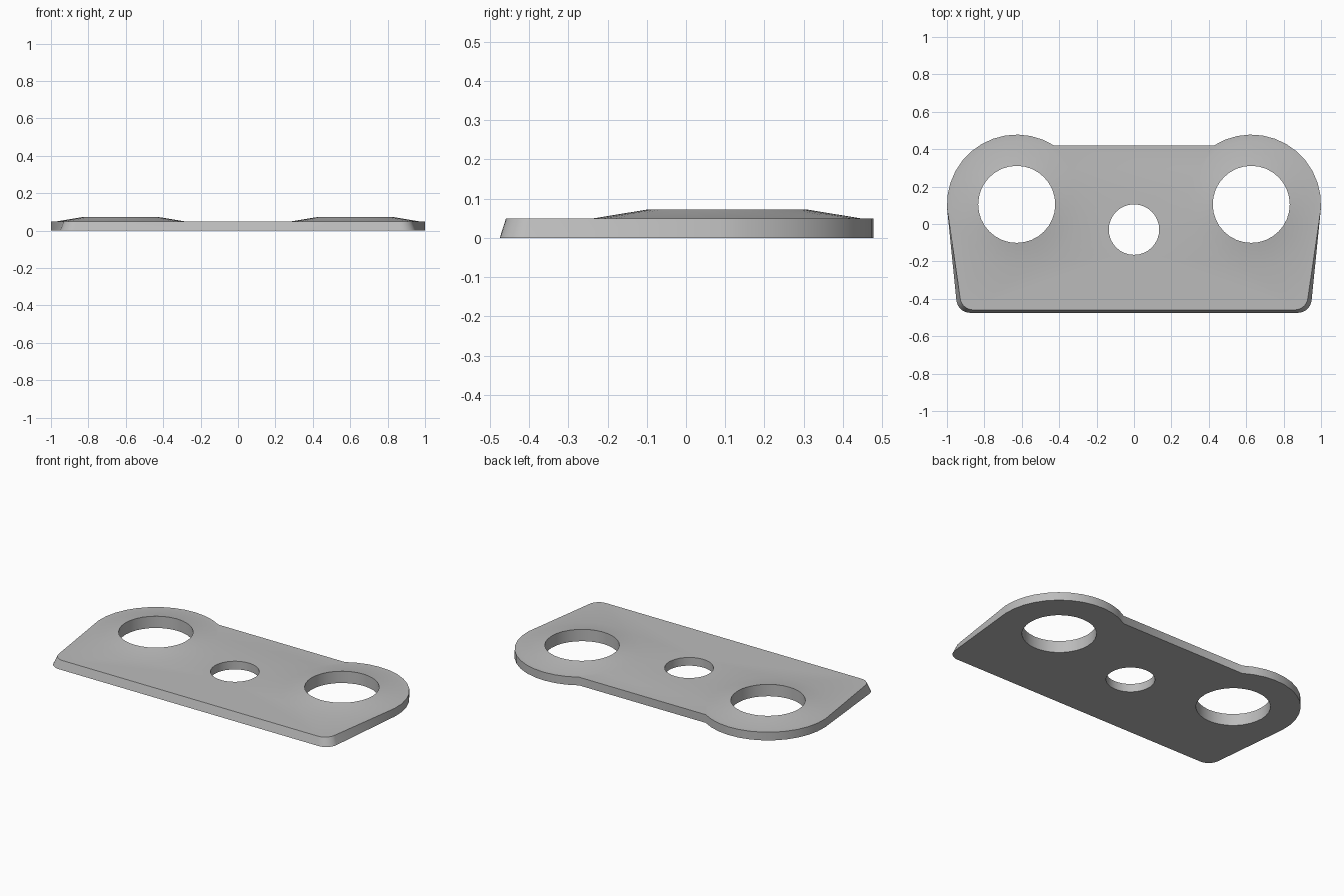
import bpy, bmesh
from math import sin, cos, radians, pi

cube = bpy.data.objects.get("Cube")
if cube:
    bpy.data.objects.remove(cube)

LUG_X, LUG_Y, LUG_R = 0.627, 0.105, 0.373
HOLE_R, BOSS_R, MID_R = 0.206, 0.34, 0.135
PLATE_Z, BOSS_Z = 0.05, 0.072

bm = bmesh.new()


def arc(cx, cy, r, start, end, steps):
    angles = [radians(start + (end - start) * i / steps) for i in range(steps + 1)]
    return [(cx + r * cos(a), cy + r * sin(a)) for a in angles]


def ring(points, z):
    return [bm.verts.new((x, y, z)) for x, y in points]


def circle(cx, cy, r, z):
    return ring(arc(cx, cy, r, 0, 360, 32)[:-1], z)


def bridge(a, b):
    n = len(a)
    for i in range(n):
        j = (i + 1) % n
        bm.faces.new((a[i], a[j], b[j], b[i]))


def fill(*loops):
    edges = []
    for loop in loops:
        for i, v in enumerate(loop):
            w = loop[(i + 1) % len(loop)]
            edges.append(bm.edges.get((v, w)) or bm.edges.new((v, w)))
    bmesh.ops.triangle_fill(bm, use_beauty=True, edges=edges)


def outline(corner_x, corner_y, corner_r):
    """Half profile with rounded front corner and back lug, mirrored in x."""
    half = arc(corner_x - corner_r, corner_y + corner_r, corner_r, -90, -6, 7)
    half += arc(LUG_X, LUG_Y, LUG_R, -3, 122.5, 12)
    return half + [(-x, y) for x, y in reversed(half)]


# Outer wall, tapering inwards towards the front
bottom = ring(outline(0.95, -0.475, 0.075), 0)
top = ring(outline(0.93, -0.459, 0.07), PLATE_Z)
bridge(bottom, top)

# Centre hole
mid_low = circle(0, -0.03, MID_R, 0)
mid_high = circle(0, -0.03, MID_R, PLATE_Z)
bridge(mid_low, mid_high)

# Large holes with raised conical rims
lows, bosses = [mid_low], [mid_high]
for side in (-1, 1):
    low = circle(side * LUG_X, LUG_Y, HOLE_R, 0)
    rim = circle(side * LUG_X, LUG_Y, HOLE_R, BOSS_Z)
    boss = circle(side * LUG_X, LUG_Y, BOSS_R, PLATE_Z)
    bridge(low, rim)
    bridge(rim, boss)
    lows.append(low)
    bosses.append(boss)

# Flat top and underside
fill(top, *bosses)
fill(bottom, *lows)
bmesh.ops.recalc_face_normals(bm, faces=bm.faces)

mesh = bpy.data.meshes.new("mounting_plate")
bm.to_mesh(mesh)
bm.free()
plate = bpy.data.objects.new("mounting_plate", mesh)
bpy.context.collection.objects.link(plate)

# Plain grey metal
grey = bpy.data.materials.new("plain_grey")
grey.use_nodes = True
colour = (0.5, 0.5, 0.5, 1)
grey.diffuse_color = colour
grey.node_tree.nodes["Principled BSDF"].inputs["Base Color"].default_value = colour
mesh.materials.append(grey)

bpy.context.view_layer.objects.active = plate
plate.select_set(True)
bpy.ops.object.shade_smooth_by_angle(angle=radians(30))
